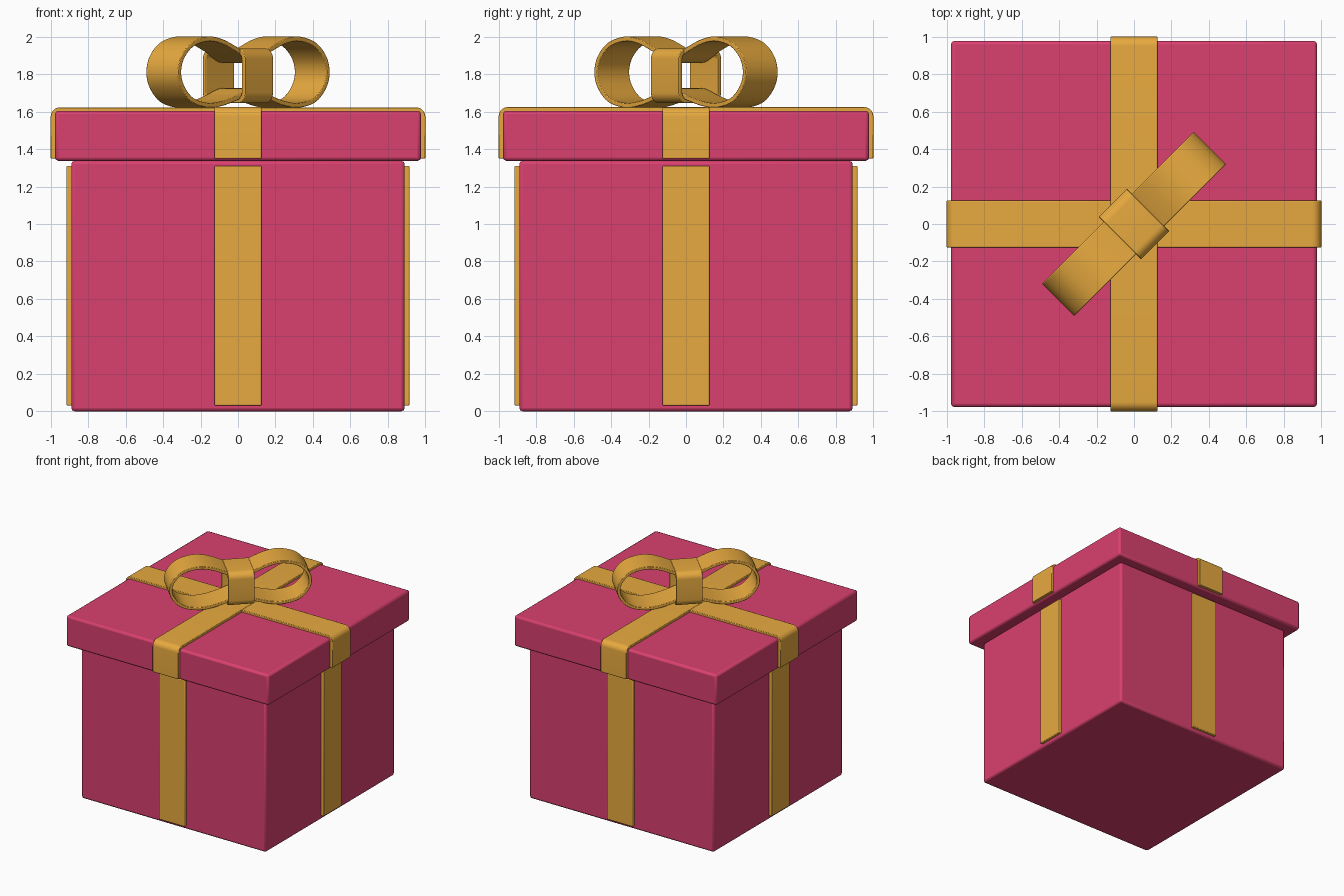
import bpy, bmesh, math
from mathutils import Vector, Matrix

if "Cube" in bpy.data.objects:
    bpy.data.objects.remove(bpy.data.objects["Cube"])


def material(name, rgb):
    m = bpy.data.materials.new(name)
    m.diffuse_color = (*rgb, 1)
    m.use_nodes = True
    m.node_tree.nodes["Principled BSDF"].inputs["Base Color"].default_value = m.diffuse_color
    return m


PINK = material("pink_paper", (0.70, 0.052, 0.16))
GOLD = material("gold_ribbon", (0.80, 0.40, 0.05))


def finish(name, bm, mat, bevel):
    bmesh.ops.recalc_face_normals(bm, faces=bm.faces[:])
    mesh = bpy.data.meshes.new(name)
    bm.to_mesh(mesh)
    bm.free()
    ob = bpy.data.objects.new(name, mesh)
    bpy.context.collection.objects.link(ob)
    mesh.materials.append(mat)
    b = ob.modifiers.new("bevel", 'BEVEL')
    b.width, b.segments, b.limit_method = bevel, 2, 'ANGLE'
    b.angle_limit = math.radians(40)
    bpy.ops.object.select_all(action='DESELECT')
    ob.select_set(True)
    bpy.context.view_layer.objects.active = ob
    bpy.ops.object.shade_smooth_by_angle(angle=math.radians(40))
    return ob


def box(name, lo, hi, mat, bevel, turn=0):
    bm = bmesh.new()
    lo, hi = Vector(lo), Vector(hi)
    bmesh.ops.create_cube(bm, size=1)
    bm.transform(Matrix.Rotation(turn, 4, 'Z') @ Matrix.Translation((lo + hi) / 2)
                 @ Matrix.Diagonal((*(hi - lo), 1)))
    return finish(name, bm, mat, bevel)


def ribbon(name, pts, width, thick, turn, closed=False, bevel=0.004):
    """Flat band following a clockwise (u, z) path, thickened inwards."""
    bm, n, rings = bmesh.new(), len(pts), []
    pts = [Vector(p) for p in pts]
    for i, p in enumerate(pts):
        a = pts[i - 1] if closed or i else p
        c = pts[(i + 1) % n] if closed or i < n - 1 else p
        t = (c - a).normalized()
        q = p + Vector((t.y, -t.x)) * thick
        h = width / 2
        rings.append([bm.verts.new((u.x, y, u.y))
                      for u, y in ((p, -h), (p, h), (q, h), (q, -h))])
    for i in range(n if closed else n - 1):
        r, s = rings[i], rings[(i + 1) % n]
        for k in range(4):
            bm.faces.new((r[k], r[(k + 1) % 4], s[(k + 1) % 4], s[k]))
    if not closed:
        bm.faces.new(rings[0])
        bm.faces.new(rings[-1])
    bm.transform(Matrix.Rotation(turn, 4, 'Z'))
    return finish(name, bm, GOLD, bevel)


def arc(cx, cz, r, start, end, steps=8):
    return [(cx + r * math.cos(math.radians(start + (end - start) * i / steps)),
             cz + r * math.sin(math.radians(start + (end - start) * i / steps)))
            for i in range(steps + 1)]


def smooth_closed(ctrl, steps=6):
    """Catmull-Rom curve through a closed set of points."""
    c, out = [Vector(p) for p in ctrl], []
    n = len(c)
    for i in range(n):
        a, b, d, e = c[i - 1], c[i], c[(i + 1) % n], c[(i + 2) % n]
        for k in range(steps):
            t = k / steps
            out.append(0.5 * (2 * b + (d - a) * t + (2 * a - 5 * b + 4 * d - e) * t * t
                              + (3 * b - a - 3 * d + e) * t ** 3))
    return out


# Box body and lid
box("box_body", (-0.89, -0.89, 0), (0.89, 0.89, 1.337), PINK, 0.018)
box("box_lid", (-0.977, -0.977, 1.337), (0.977, 0.977, 1.604), PINK, 0.018)

# Ribbon strips on the four body sides
for i, side in enumerate(("right", "back", "left", "front")):
    box("body_ribbon_" + side, (0.88, -0.125, 0.03), (0.915, 0.125, 1.31),
        GOLD, 0.006, i * math.pi / 2)

# Two crossing ribbons folded over the lid
for name, turn, lift in (("lid_ribbon_across", 0, 0), ("lid_ribbon_along", math.pi / 2, 0.002)):
    top = 1.623 + lift
    path = [(-1, 1.35)] + arc(-0.95, top - 0.05, 0.05, 180, 90)
    path += arc(0.95, top - 0.05, 0.05, 90, 0) + [(1, 1.35)]
    ribbon(name, path, 0.25, 0.03, turn)

# Bow: two loops joined at a narrow waist, set on the diagonal
half = [(0.12, 1.942), (0.24, 1.988), (0.35, 2.0), (0.47, 1.968), (0.548, 1.895),
        (0.573, 1.81), (0.548, 1.727), (0.47, 1.652), (0.35, 1.622), (0.24, 1.63), (0.12, 1.662)]
loops = [(0, 1.885)] + half + [(0, 1.70)] + [(-u, z) for u, z in reversed(half)]
ribbon("bow_loops", smooth_closed(loops), 0.242, 0.025, math.pi / 4, closed=True)

# Knot: rounded square band around the waist
r, w, z0, z1 = 0.055, 0.16, 1.645, 1.937
knot = []
for cx, cz, a in ((-w + r, z1 - r, 180), (w - r, z1 - r, 90), (w - r, z0 + r, 0), (-w + r, z0 + r, -90)):
    knot += arc(cx, cz, r, a, a - 90)
ribbon("bow_knot", knot, 0.212, 0.028, -math.pi / 4, closed=True)
